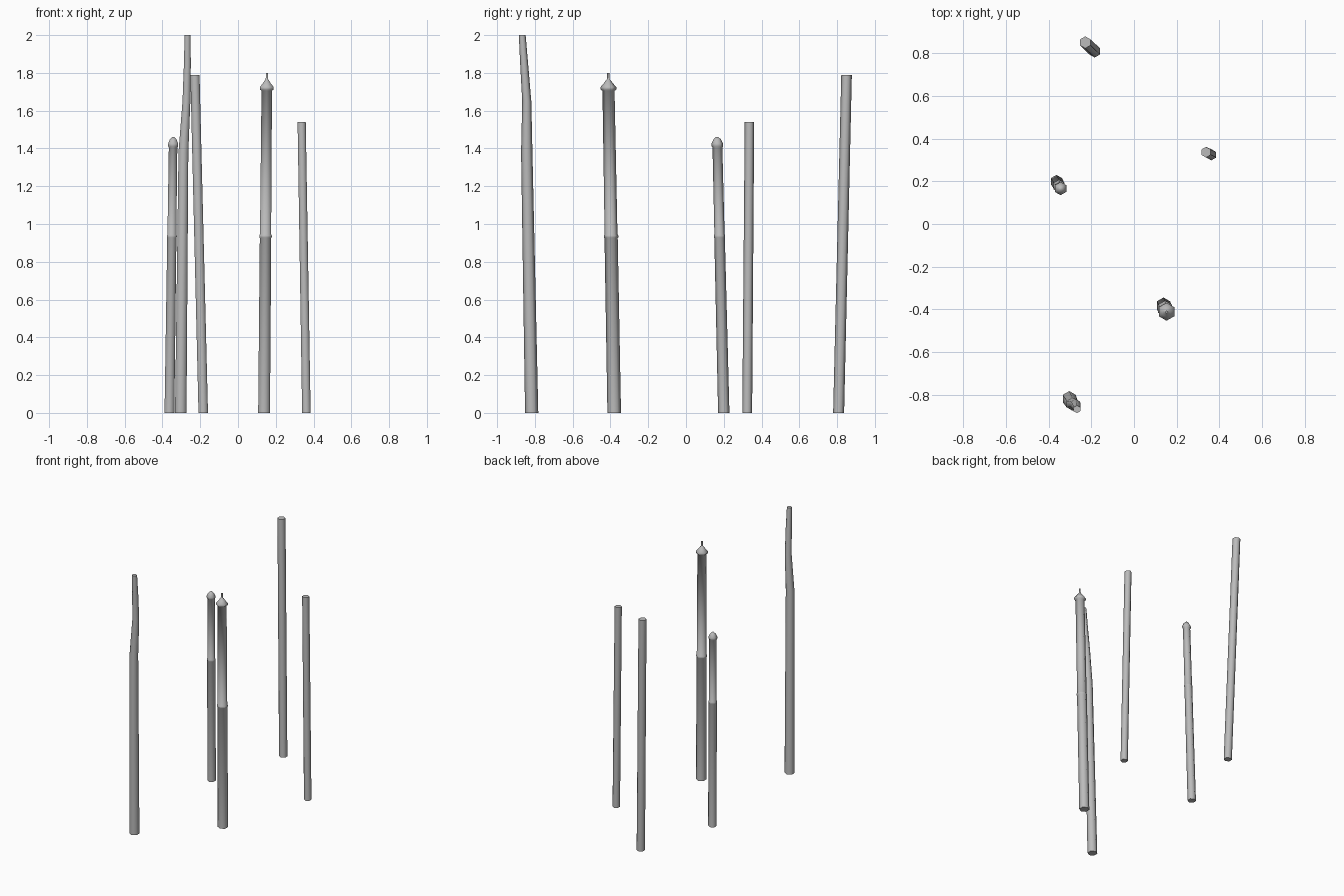
import bpy, bmesh, math

if "Cube" in bpy.data.objects:
    bpy.data.objects.remove(bpy.data.objects["Cube"])

grey = bpy.data.materials.new("weathered_grey")
grey.diffuse_color = (0.5, 0.5, 0.5, 1)
grey.use_nodes = True
grey.node_tree.nodes["Principled BSDF"].inputs["Base Color"].default_value = grey.diffuse_color
SIDES = 6


def post(name, rings):
    """Loft hexagonal rings (x, y, z, radius) into one closed, leaning post."""
    bm = bmesh.new()
    loops = []
    for x, y, z, r in rings:
        loops.append([bm.verts.new((x + r * math.cos(a), y + r * math.sin(a), z))
                      for a in (math.pi / 2 + math.tau * i / SIDES for i in range(SIDES))])
    for low, high in zip(loops, loops[1:]):
        for i in range(SIDES):
            j = (i + 1) % SIDES
            bm.faces.new((low[i], low[j], high[j], high[i]))
    bm.faces.new(loops[0][::-1])
    bm.faces.new(loops[-1])
    mesh = bpy.data.meshes.new(name)
    bm.to_mesh(mesh)
    bm.free()
    obj = bpy.data.objects.new(name, mesh)
    bpy.context.collection.objects.link(obj)
    mesh.materials.append(grey)
    bpy.ops.object.select_all(action='DESELECT')
    obj.select_set(True)
    bpy.context.view_layer.objects.active = obj
    bpy.ops.object.shade_smooth_by_angle(angle=math.radians(75))
    return obj


def leaning(base, top, profile):
    """Place (z, radius) pairs along a line from base to top."""
    rings = []
    for z, r in profile:
        t = z / top[2]
        rings.append((base[0] + (top[0] - base[0]) * t,
                      base[1] + (top[1] - base[1]) * t, z, r))
    return rings


# Tall post with a crooked, tapering tip
post("crooked_post", [(-0.303, -0.817, 0, 0.035), (-0.289, -0.843, 1.38, 0.030),
                      (-0.273, -0.843, 1.65, 0.024), (-0.268, -0.857, 1.85, 0.021),
                      (-0.267, -0.867, 2.0, 0.018)])

# Thick post with a middle collar, flared cap and thin spike
post("spiked_post", leaning((0.138, -0.380), (0.153, -0.412, 1.80), [
    (0, 0.036), (0.925, 0.035), (0.93, 0.038), (0.94, 0.038), (0.945, 0.034),
    (1.705, 0.032), (1.712, 0.042), (1.725, 0.042), (1.745, 0.024),
    (1.762, 0.012), (1.766, 0.007), (1.80, 0.006)]))

# Shorter post with a middle collar and a domed cap
post("domed_post", leaning((-0.363, 0.200), (-0.343, 0.165, 1.46), [
    (0, 0.030), (0.925, 0.028), (0.93, 0.030), (0.94, 0.030), (0.945, 0.027),
    (1.405, 0.026), (1.412, 0.031), (1.425, 0.031), (1.448, 0.020), (1.46, 0.007)]))

# Plain leaning posts
post("tall_plain_post", leaning((-0.184, 0.808), (-0.228, 0.850, 1.79),
                                [(0, 0.029), (1.79, 0.028)]))
post("short_plain_post", leaning((0.362, 0.324), (0.337, 0.336, 1.54),
                                 [(0, 0.026), (1.54, 0.025)]))
